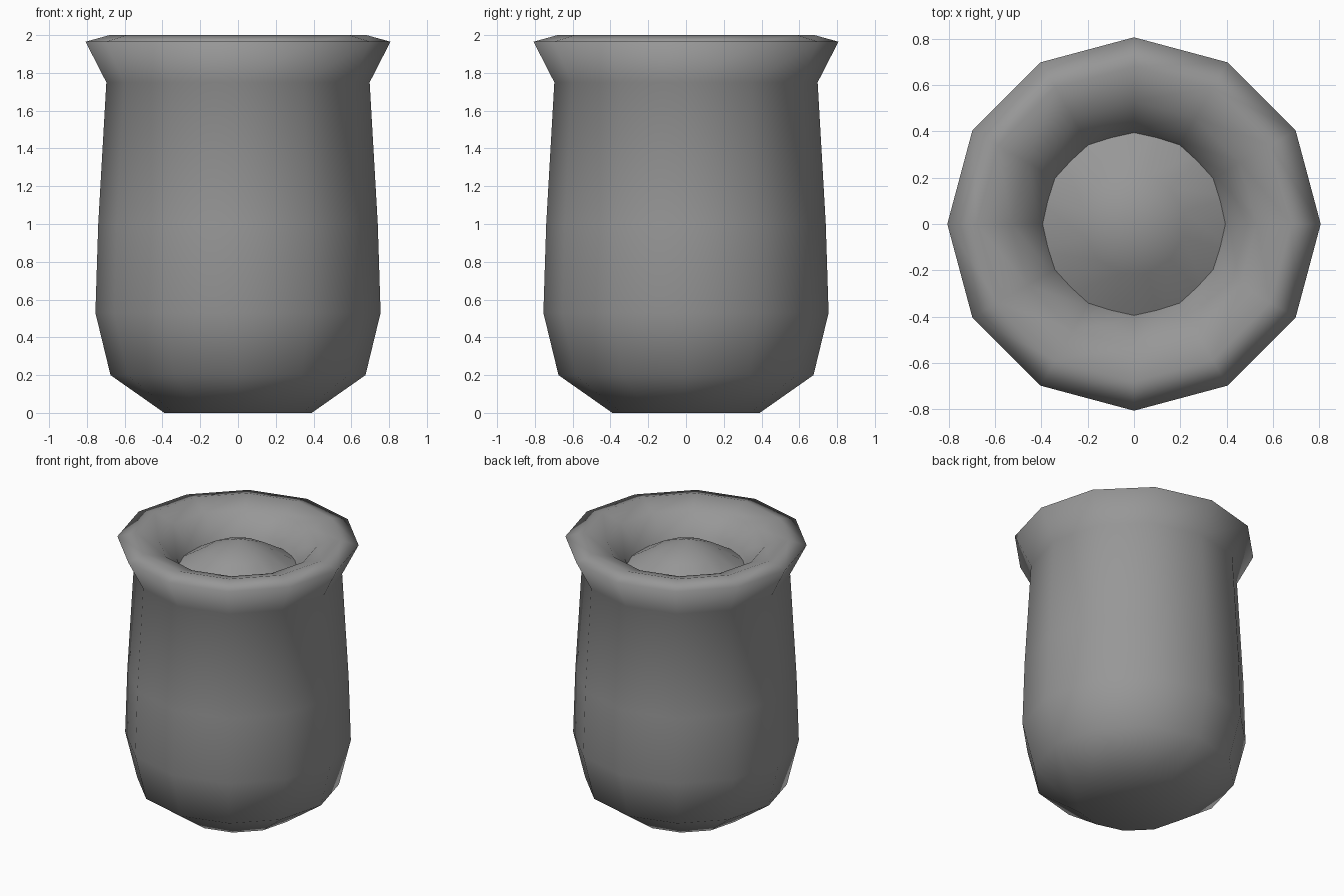
import bpy
import bmesh
from math import cos, sin, pi

SIDES = 12

cube = bpy.data.objects.get("Cube")
if cube:
    bpy.data.objects.remove(cube, do_unlink=True)

grey = bpy.data.materials.new("plain_grey")
grey.use_nodes = True
colour = (0.31, 0.31, 0.31, 1)
grey.diffuse_color = colour
grey.node_tree.nodes["Principled BSDF"].inputs["Base Color"].default_value = colour


def lathe(name, profile, turn=0.0):
    """Turn a list of (radius, height) points about z; radius 0 makes a pole."""
    bm = bmesh.new()
    rings = []
    for r, z in profile:
        count = SIDES if r > 0 else 1
        rings.append([bm.verts.new((r * cos(2 * pi * i / SIDES + turn),
                                    r * sin(2 * pi * i / SIDES + turn), z))
                      for i in range(count)])
    for low, high in zip(rings, rings[1:]):
        for i in range(SIDES):
            j = (i + 1) % SIDES
            quad = [low[i % len(low)], low[j % len(low)],
                    high[j % len(high)], high[i % len(high)]]
            bm.faces.new(list(dict.fromkeys(quad)))
    for face in bm.faces:
        face.smooth = True
    mesh = bpy.data.meshes.new(name)
    bm.to_mesh(mesh)
    bm.free()
    mesh.materials.append(grey)
    obj = bpy.data.objects.new(name, mesh)
    bpy.context.collection.objects.link(obj)
    return obj


# Jar: base, belly, neck, flared lip, then the funnel down inside
lathe("jar_body", [(0, 0), (0.39, 0), (0.675, 0.2), (0.755, 0.53), (0.74, 1.0),
                   (0.697, 1.75), (0.807, 1.965), (0.68, 2.0),
                   (0.53, 1.95), (0.41, 1.82), (0.37, 1.7)])

# Low pointed mound that fills the mouth and runs into the funnel wall
lathe("mouth_mound", [(0.45, 1.75), (0.22, 1.89), (0, 1.98)], pi / SIDES)
